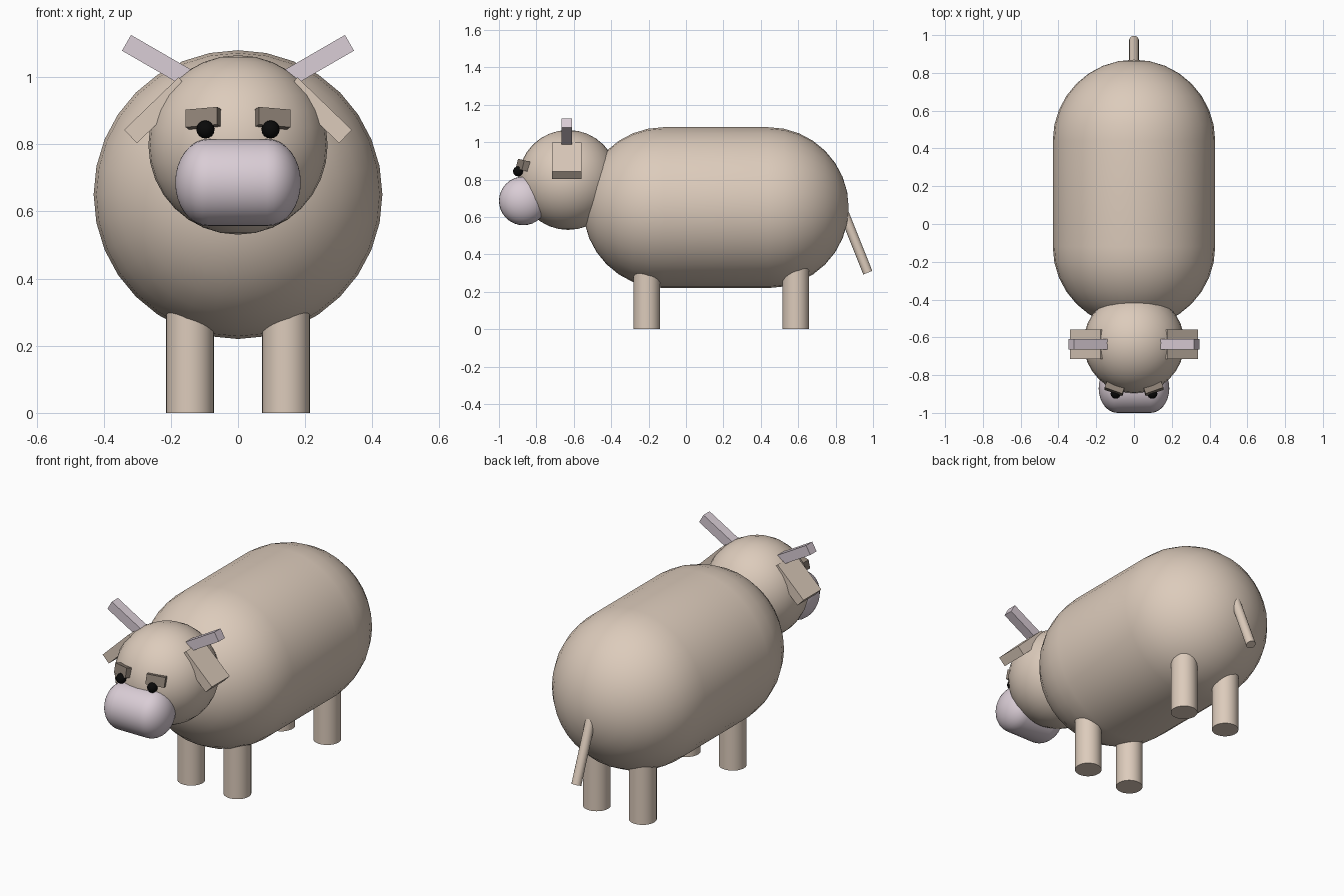
import bpy, bmesh
from math import sin, cos, pi, radians
from mathutils import Matrix, Vector

if "Cube" in bpy.data.objects:
    bpy.data.objects.remove(bpy.data.objects["Cube"], do_unlink=True)


def material(name, rgb):
    m = bpy.data.materials.new(name)
    m.use_nodes = True
    m.diffuse_color = (*rgb, 1)
    bsdf = m.node_tree.nodes["Principled BSDF"]
    bsdf.inputs["Base Color"].default_value = (*rgb, 1)
    bsdf.inputs["Roughness"].default_value = 0.8
    return m


TAN = material("tan hide", (0.72, 0.60, 0.50))
LILAC = material("pale lilac", (0.70, 0.61, 0.67))
BROWN = material("brow brown", (0.27, 0.22, 0.18))
BLACK = material("eye black", (0.003, 0.003, 0.003))


def finish(name, bm, mat, smooth=True):
    bmesh.ops.recalc_face_normals(bm, faces=bm.faces)
    mesh = bpy.data.meshes.new(name)
    bm.to_mesh(mesh)
    bm.free()
    mesh.materials.append(mat)
    ob = bpy.data.objects.new(name, mesh)
    bpy.context.collection.objects.link(ob)
    if smooth:
        bpy.ops.object.select_all(action="DESELECT")
        ob.select_set(True)
        bpy.context.view_layer.objects.active = ob
        bpy.ops.object.shade_smooth_by_angle(angle=radians(40))
    return ob


def capsule(name, centre, radius, half, cap, axis, mat, steps=8, sides=32):
    """Rounded barrel: straight part of 2 * half, domed ends of depth cap."""
    bm = bmesh.new()
    arc = [i * pi / 2 / steps for i in range(steps + 1)]
    profile = [(radius * cos(a), half + cap * sin(a)) for a in arc]
    profile = [(r, -h) for r, h in reversed(profile)] + profile
    verts = [bm.verts.new((r, 0, h)) for r, h in profile]
    edges = [bm.edges.new(pair) for pair in zip(verts, verts[1:])]
    bmesh.ops.spin(bm, geom=verts + edges, cent=(0, 0, 0), axis=(0, 0, 1),
                   angle=2 * pi, steps=sides)
    bmesh.ops.remove_doubles(bm, verts=bm.verts, dist=1e-4)
    turn = Vector(axis).to_track_quat("Z", "Y").to_matrix().to_4x4()
    bm.transform(Matrix.Translation(centre) @ turn)
    return finish(name, bm, mat)


def ball(name, centre, radius, mat, u=32, v=16):
    bm = bmesh.new()
    bmesh.ops.create_uvsphere(bm, u_segments=u, v_segments=v, radius=radius,
                              matrix=Matrix.Translation(centre))
    return finish(name, bm, mat)


def rod(name, start, end, radius, mat, sides=32):
    start, end = Vector(start), Vector(end)
    way = end - start
    bm = bmesh.new()
    bmesh.ops.create_cone(bm, cap_ends=True, segments=sides, radius1=radius,
                          radius2=radius, depth=way.length)
    turn = way.to_track_quat("Z", "Y").to_matrix().to_4x4()
    bm.transform(Matrix.Translation((start + end) / 2) @ turn)
    return finish(name, bm, mat)


def box(name, centre, size, turn, mat):
    bm = bmesh.new()
    bmesh.ops.create_cube(bm, size=1)
    bm.transform(Matrix.Translation(centre) @ turn @ Matrix.Diagonal((*size, 1)))
    return finish(name, bm, mat, smooth=False)


def slab(name, tip, length, width, thick, angle, side, mat):
    """Box in the x-z plane running inward from the middle of its outer tip."""
    a = radians(angle)
    x, y, z = tip
    centre = (side * (x - cos(a) * length / 2), y, z - sin(a) * length / 2)
    turn = Matrix.Rotation(-a * side, 4, "Y")
    return box(name, centre, (length, width, thick), turn, mat)


# Trunk, head and muzzle
capsule("body", (0, 0.16, 0.65), 0.43, 0.28, 0.43, (0, 1, 0), TAN)
ball("head", (0, -0.63, 0.798), 0.267, TAN)
capsule("muzzle", (0, -0.87, 0.686), 0.13, 0.087, 0.1, (1, 0, 0), LILAC)

# Tail
rod("tail", (0, 0.825, 0.67), (0, 0.972, 0.302), 0.026, TAN, 16)

for side, label in ((1, "left"), (-1, "right")):
    # Legs
    for end, y in (("front", -0.21), ("back", 0.587)):
        rod(f"{end}_{label}_leg", (side * 0.143, y, 0),
            (side * 0.143, y, 0.38), 0.071, TAN)

    # Horns and ears
    slab(f"{label}_horn", (0.332, -0.637, 1.102), 0.24, 0.055, 0.054,
         30, side, LILAC)
    slab(f"{label}_ear", (0.32, -0.637, 0.823), 0.225, 0.158, 0.055,
         -44, side, TAN)

    # Eyes and brows
    ball(f"{label}_eye", (side * 0.097, -0.898, 0.844), 0.027, BLACK, 16, 8)
    tilt = (Matrix.Rotation(radians(-14), 4, "X")
            @ Matrix.Rotation(radians(20) * side, 4, "Z"))
    box(f"{label}_brow", (side * 0.103, -0.872, 0.877),
        (0.1, 0.035, 0.054), tilt, BROWN)
